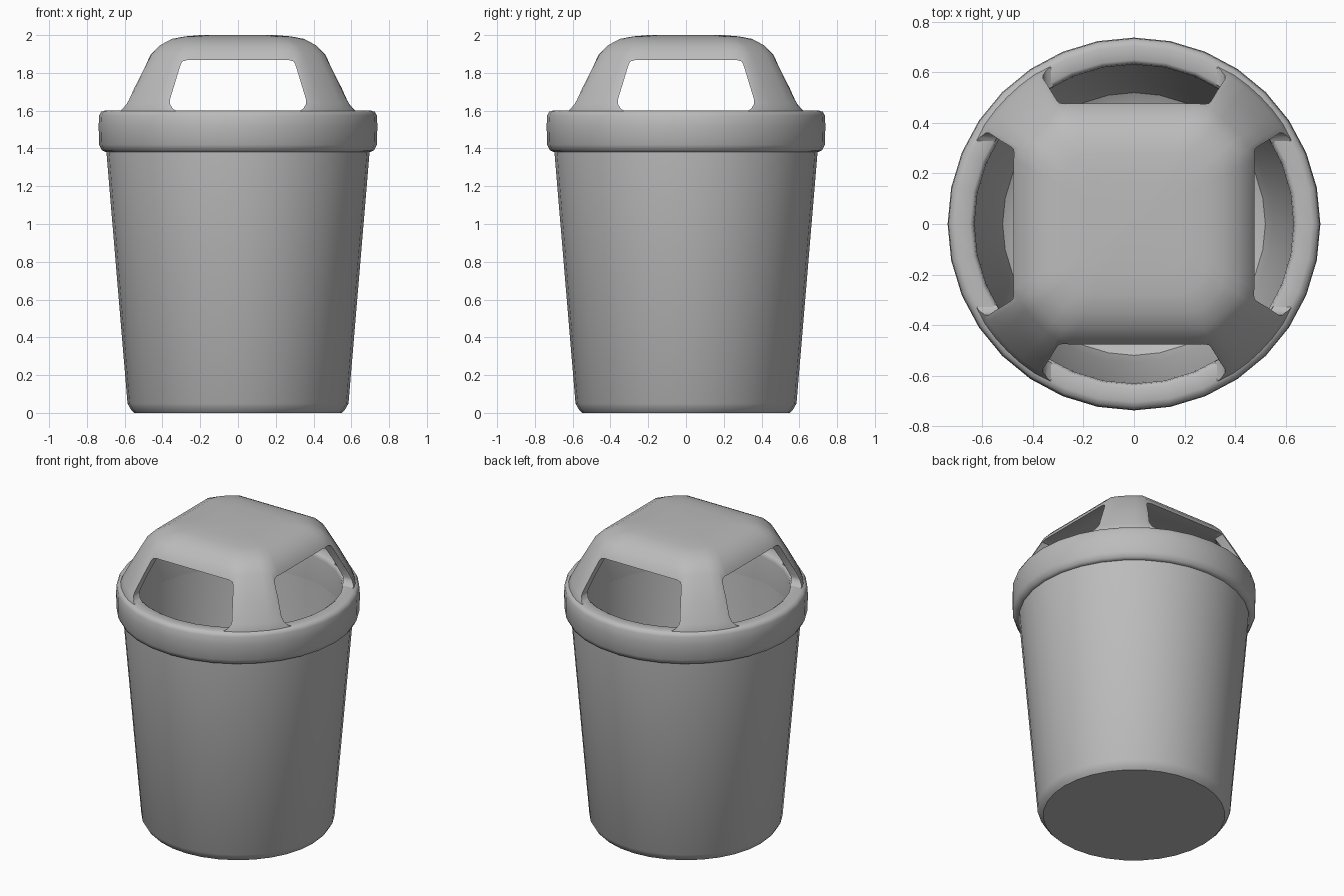
import bpy, bmesh, math

if "Cube" in bpy.data.objects:
    bpy.data.objects.remove(bpy.data.objects["Cube"])

SEG = 32
grey = bpy.data.materials.new("plain grey")
grey.diffuse_color = (0.5, 0.5, 0.5, 1)
grey.use_nodes = True
grey.node_tree.nodes["Principled BSDF"].inputs["Base Color"].default_value = grey.diffuse_color


def finish(name, bm, angle=40):
    bmesh.ops.recalc_face_normals(bm, faces=bm.faces)
    me = bpy.data.meshes.new(name)
    bm.to_mesh(me)
    bm.free()
    ob = bpy.data.objects.new(name, me)
    bpy.context.collection.objects.link(ob)
    me.materials.append(grey)
    if angle:
        bpy.ops.object.select_all(action='DESELECT')
        bpy.context.view_layer.objects.active = ob
        ob.select_set(True)
        bpy.ops.object.shade_smooth_by_angle(angle=math.radians(angle))
    return ob


def loft(rings, closed=False, n=SEG):
    """Skin a stack of (z, radius_function) rings; cap both ends unless closed."""
    bm = bmesh.new()
    loops = []
    for z, rad in rings:
        ring = []
        for i in range(n):
            a = 2 * math.pi * i / n
            r = rad(a)
            ring.append(bm.verts.new((r * math.cos(a), r * math.sin(a), z)))
        loops.append(ring)
    pairs = list(zip(loops, loops[1:] + loops[:1])) if closed else list(zip(loops, loops[1:]))
    for lo, hi in pairs:
        for i in range(n):
            j = (i + 1) % n
            bm.faces.new((lo[i], lo[j], hi[j], hi[i]))
    if not closed:
        bm.faces.new(loops[0])
        bm.faces.new(loops[-1])
    return bm


def circle(r):
    return lambda a: r


def clipped_square(w, R):
    """Square of half width w with its corners cut off by a circle of radius R."""
    return lambda a: min(w / max(abs(math.cos(a)), abs(math.sin(a))), R)


# Hollow tapered bin
body = [(0, .55), (.015, .565), (.05, .585), (1.42, .70), (1.5, .70),
        (1.5, .635), (.2, .55), (.1, .52), (.06, .45), (.06, .05)]
finish("bin_body", loft([(z, circle(r)) for z, r in body]))

# Collar round the mouth
collar = [(1.38, .70), (1.39, .72), (1.42, .735), (1.52, .738), (1.575, .735), (1.594, .725),
          (1.60, .705), (1.60, .65), (1.592, .637), (1.57, .632), (1.40, .628)]
finish("rim_collar", loft([(z, circle(r)) for z, r in collar], closed=True), 50)

# Lid: outer skin going up, inner skin going down
outer = [(1.56, .64, .715), (1.60, .622, .71), (1.64, .60, .695), (1.76, .535, .63),
         (1.90, .46, .548), (1.945, .415, .50), (1.98, .35, .43), (1.993, .28, .35),
         (2.0, .20, .24), (2.0, .02, .02)]
inner = [(1.885, .02, .02), (1.88, .36, .44), (1.86, .42, .505), (1.76, .475, .57),
         (1.64, .54, .635), (1.56, .58, .65)]
lid = finish("lid", loft([(z, clipped_square(w, R)) for z, w, R in outer + inner],
                         closed=True, n=64), 0)

# The tiny centre holes in both skins are filled and the funnel between them removed
bm = bmesh.new()
bm.from_mesh(lid.data)
funnel = [f for f in bm.faces if all(v.co.xy.length < .03 for v in f.verts)]
bmesh.ops.delete(bm, geom=funnel, context='FACES_ONLY')
bmesh.ops.holes_fill(bm, edges=[e for e in bm.edges if e.is_boundary], sides=0)
bmesh.ops.recalc_face_normals(bm, faces=bm.faces)
bm.to_mesh(lid.data)
bm.free()

# Window cutters: rounded trapezoid prisms along both axes
half = [(.32, 1.50), (.32, 1.595), (.345, 1.61), (.36, 1.635), (.36, 1.66),
        (.305, 1.84), (.295, 1.86), (.27, 1.868)]
outline = half + [(-x, z) for x, z in reversed(half)]
for k in range(2):
    bm = bmesh.new()
    f = bm.faces.new([bm.verts.new((x, -1, z) if k == 0 else (-1, x, z)) for x, z in outline])
    ext = bmesh.ops.extrude_face_region(bm, geom=[f])["geom"]
    bmesh.ops.translate(bm, verts=[v for v in ext if isinstance(v, bmesh.types.BMVert)],
                        vec=(0, 2, 0) if k == 0 else (2, 0, 0))
    cutter = finish("window_cutter_%d" % (k + 1), bm, 0)
    mod = lid.modifiers.new("window", 'BOOLEAN')
    mod.operation = 'DIFFERENCE'
    mod.solver = 'EXACT'
    mod.object = cutter
    bpy.ops.object.select_all(action='DESELECT')
    bpy.context.view_layer.objects.active = lid
    lid.select_set(True)
    bpy.ops.object.modifier_apply(modifier=mod.name)
    bpy.data.objects.remove(cutter)
bpy.ops.object.shade_smooth_by_angle(angle=math.radians(38))
